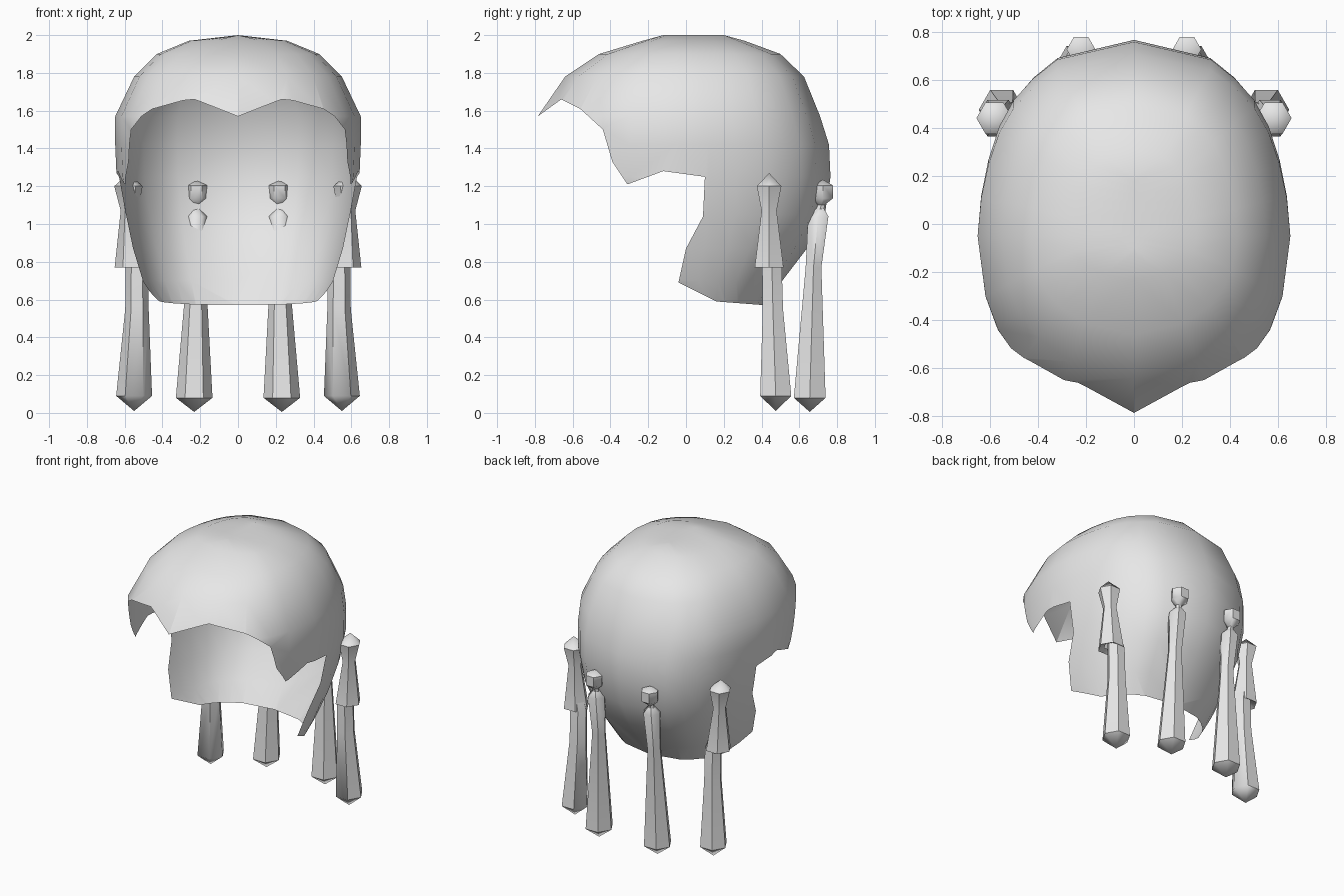
import bpy, bmesh, math
from mathutils import Vector

if "Cube" in bpy.data.objects:
    bpy.data.objects.remove(bpy.data.objects["Cube"])

grey = bpy.data.materials.new("light_grey")
grey.diffuse_color = (0.8, 0.8, 0.8, 1)
grey.use_nodes = True
grey.node_tree.nodes["Principled BSDF"].inputs["Base Color"].default_value = grey.diffuse_color


def finish(bm, name, angle):
    me = bpy.data.meshes.new(name)
    bm.to_mesh(me)
    bm.free()
    me.materials.append(grey)
    ob = bpy.data.objects.new(name, me)
    bpy.context.collection.objects.link(ob)
    bpy.ops.object.select_all(action='DESELECT')
    ob.select_set(True)
    bpy.context.view_layer.objects.active = ob
    bpy.ops.object.shade_smooth_by_angle(angle=math.radians(angle))
    return ob


# Head shell: half outline seen from above, scaled at each height
Y0 = -0.05
outline = [(0, -.785), (.31, -.70), (.47, -.575), (.565, -.44), (.617, -.3), (.65, -.05),
           (.635, .12), (.605, .27), (.56, .41), (.5, .52), (.42, .61), (.32, .69), (0, .765)]
# height, half width, front y, back y
levels = [(2.0, 0, -.12, .2), (1.97, .26, -.23, .31), (1.9, .43, -.46, .5),
          (1.78, .55, -.64, .625), (1.57, .65, -.785, .71), (1.42, .65, -.79, .757),
          (1.25, .643, -.77, .765), (1.05, .605, -.7, .735), (.87, .56, -.65, .64),
          (.7, .505, -.6, .51), (.56, .44, -.55, .41)]
ring = outline + [(-x, y) for x, y in outline[-2:0:-1]]
bm = bmesh.new()
rows = []
for z, w, yf, yb in levels:
    row = []
    for x, y in ring:
        k = (Y0 - yf) / (Y0 + .785) if y < Y0 else (yb - Y0) / (.765 - Y0)
        row.append(bm.verts.new((x * w / .65, Y0 + (y - Y0) * k, z)))
    rows.append(row)
n = len(ring)
for a, b in zip(rows, rows[1:]):
    for i in range(n):
        j = (i + 1) % n
        bm.faces.new((a[i], b[i], b[j], a[j]))
bmesh.ops.remove_doubles(bm, verts=bm.verts[:], dist=.001)
bmesh.ops.triangulate(bm, faces=bm.faces[:])

# Cut the face opening along a side-view rim (y, z)
rim = [(-.9, 1.487), (-.66, 1.66), (-.56, 1.61), (-.44, 1.5), (-.39, 1.33), (-.31, 1.21),
       (-.12, 1.28), (.1, 1.25), (.09, 1.04), (0, .87), (-.04, .69), (.16, .59), (.42, .57)]
for (y1, z1), (y2, z2) in zip(rim, rim[1:]):
    lo, hi = min(y1, y2) - .001, max(y1, y2) + .001
    zl, zh = min(z1, z2) - .001, max(z1, z2) + .001
    near = []
    for f in bm.faces:
        ys = [v.co.y for v in f.verts]
        zs = [v.co.z for v in f.verts]
        if max(ys) > lo and min(ys) < hi and max(zs) > zl and min(zs) < zh:
            near.append(f)
    geom = set(near)
    for f in near:
        geom.update(f.verts)
        geom.update(f.edges)
    bmesh.ops.bisect_plane(bm, geom=list(geom), dist=1e-5, plane_co=(0, y1, z1),
                           plane_no=Vector((0, z1 - z2, y2 - y1)).normalized())
keep = rim + [(1, .5), (1, 2.3), (-1, 2.3)]


def inside(y, z):
    hit = False
    for (y1, z1), (y2, z2) in zip(keep, keep[1:] + keep[:1]):
        if (z1 > z) != (z2 > z) and y < y1 + (z - z1) * (y2 - y1) / (z2 - z1):
            hit = not hit
    return hit


cut = []
for f in bm.faces:
    c = f.calc_center_median()
    if not inside(c.y, c.z):
        cut.append(f)
bmesh.ops.delete(bm, geom=cut, context='FACES')
bmesh.ops.dissolve_limit(bm, angle_limit=.01, verts=bm.verts[:], edges=bm.edges[:])
bmesh.ops.recalc_face_normals(bm, faces=bm.faces[:])
top = max(bm.faces, key=lambda f: f.calc_center_median().z)
if top.normal.z < 0:
    bmesh.ops.reverse_faces(bm, faces=bm.faces[:])
finish(bm, "head_shell", 60)


# Tube through rings (x, y, z, radius), radius 0 makes a point
def tube(name, rings, side, sides=6):
    bm = bmesh.new()
    rows = []
    for x, y, z, r in rings:
        m = sides if r else 1
        rows.append([bm.verts.new((side * (x + r * math.cos(math.tau * i / sides)),
                                   y + r * math.sin(math.tau * i / sides), z)) for i in range(m)])
    for a, b in zip(rows, rows[1:]):
        for i in range(sides):
            j = (i + 1) % sides
            vs = [a[i % len(a)], a[j % len(a)], b[j % len(b)], b[i % len(b)]]
            bm.faces.new(list(dict.fromkeys(vs)))
    bmesh.ops.recalc_face_normals(bm, faces=bm.faces[:])
    finish(bm, name, 50)


for side, tag in ((1, "right"), (-1, "left")):
    # Side tassels: knob with flared sleeve, and the strand hanging from it
    tube("side_sleeve_" + tag, [(.585, .44, 1.27, 0), (.58, .44, 1.2, .075), (.575, .44, 1.07, .046),
                                (.565, .44, .77, .088), (.56, .44, .79, .05)], side)
    tube("side_strand_" + tag, [(.56, .45, .9, .04), (.535, .455, .77, .06), (.535, .46, .55, .062),
                                (.55, .475, .09, .095), (.55, .475, .01, 0)], side)
    # Back tassels: bead and strand
    tube("back_bead_" + tag, [(.22, .725, 1.235, 0), (.22, .725, 1.205, .06), (.22, .725, 1.135, .06),
                              (.22, .715, 1.1, .02), (.22, .71, 1.08, .025)], side)
    tube("back_strand_" + tag, [(.22, .71, 1.08, .025), (.22, .70, 1.04, .062), (.22, .675, .77, .048),
                                (.232, .655, .08, .097), (.232, .655, .005, 0)], side)
